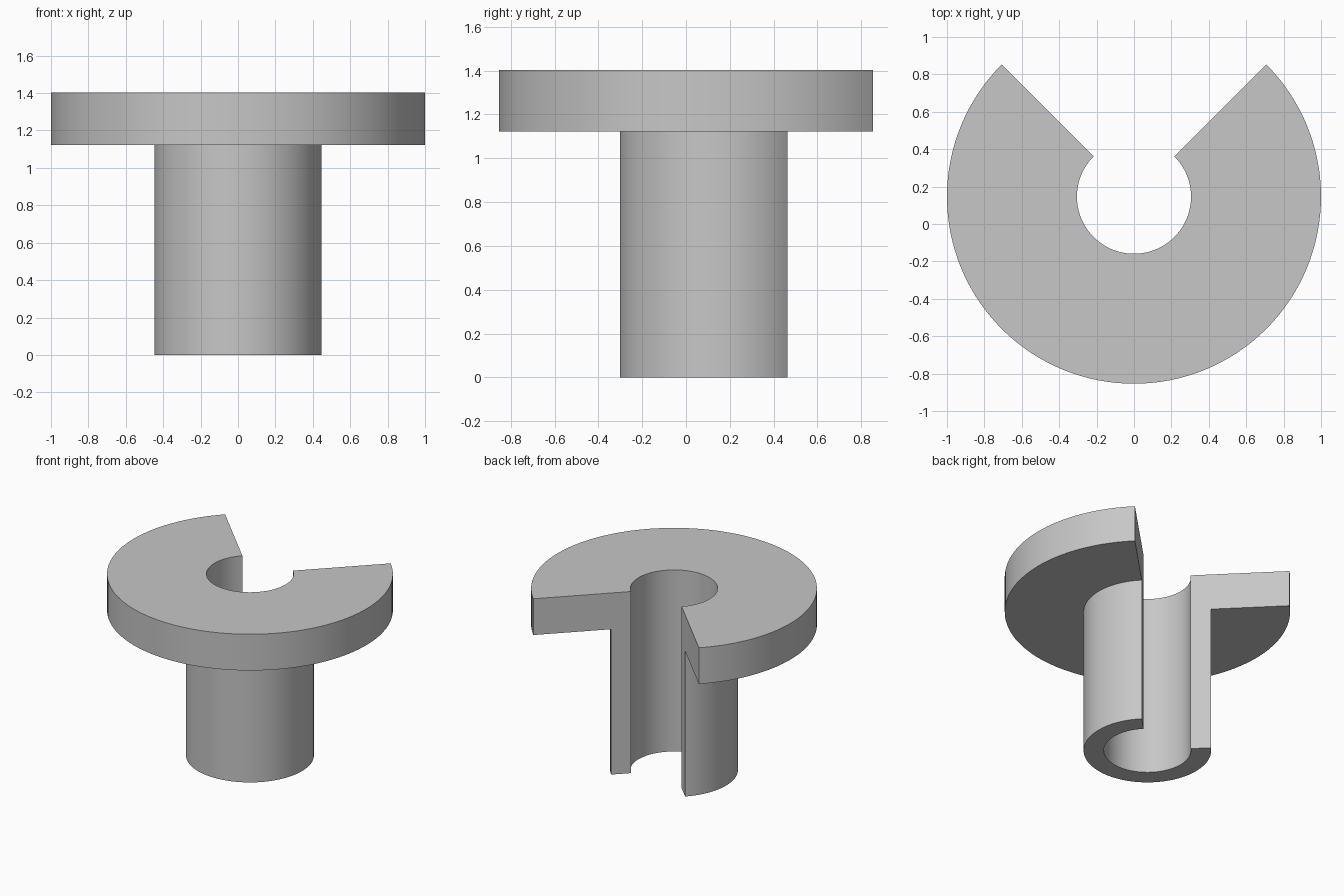
import bpy
import bmesh
from math import radians, cos, sin
from mathutils import Vector

cube = bpy.data.objects.get("Cube")
if cube:
    bpy.data.objects.remove(cube, do_unlink=True)

# Main dimensions
AXIS_Y = 0.146
BORE, TUBE, FLANGE = 0.305, 0.447, 1.0
STEP_Z, TOP_Z = 1.122, 1.402
START, SWEEP, STEPS = radians(135), radians(270), 96

# Single grey material
grey = bpy.data.materials.new("grey")
grey.use_nodes = True
colour = (0.57, 0.57, 0.57, 1)
grey.diffuse_color = colour
grey.node_tree.nodes["Principled BSDF"].inputs["Base Color"].default_value = colour

# Half section of the flanged sleeve as (radius, height)
section = [(BORE, 0), (TUBE, 0), (TUBE, STEP_Z),
           (FLANGE, STEP_Z), (FLANGE, TOP_Z), (BORE, TOP_Z)]

# Sweep the section three quarters of a turn, leaving the back open
bm = bmesh.new()
first = [bm.verts.new((r * cos(START), AXIS_Y + r * sin(START), z))
         for r, z in section]
edges = [bm.edges.new((v, first[i - 1])) for i, v in enumerate(first)]
bmesh.ops.spin(bm, geom=first + edges, cent=Vector((0, AXIS_Y, 0)),
               axis=Vector((0, 0, 1)), angle=SWEEP, steps=STEPS)

# Close the two cut ends
bmesh.ops.holes_fill(bm, edges=[e for e in bm.edges if e.is_boundary], sides=0)
bmesh.ops.recalc_face_normals(bm, faces=bm.faces)

mesh = bpy.data.meshes.new("flanged_sleeve")
bm.to_mesh(mesh)
bm.free()
mesh.materials.append(grey)
sleeve = bpy.data.objects.new("flanged_sleeve", mesh)
bpy.context.collection.objects.link(sleeve)

# Smooth round walls with sharp rims
bpy.ops.object.select_all(action="DESELECT")
sleeve.select_set(True)
bpy.context.view_layer.objects.active = sleeve
bpy.ops.object.shade_smooth_by_angle(angle=radians(30))
